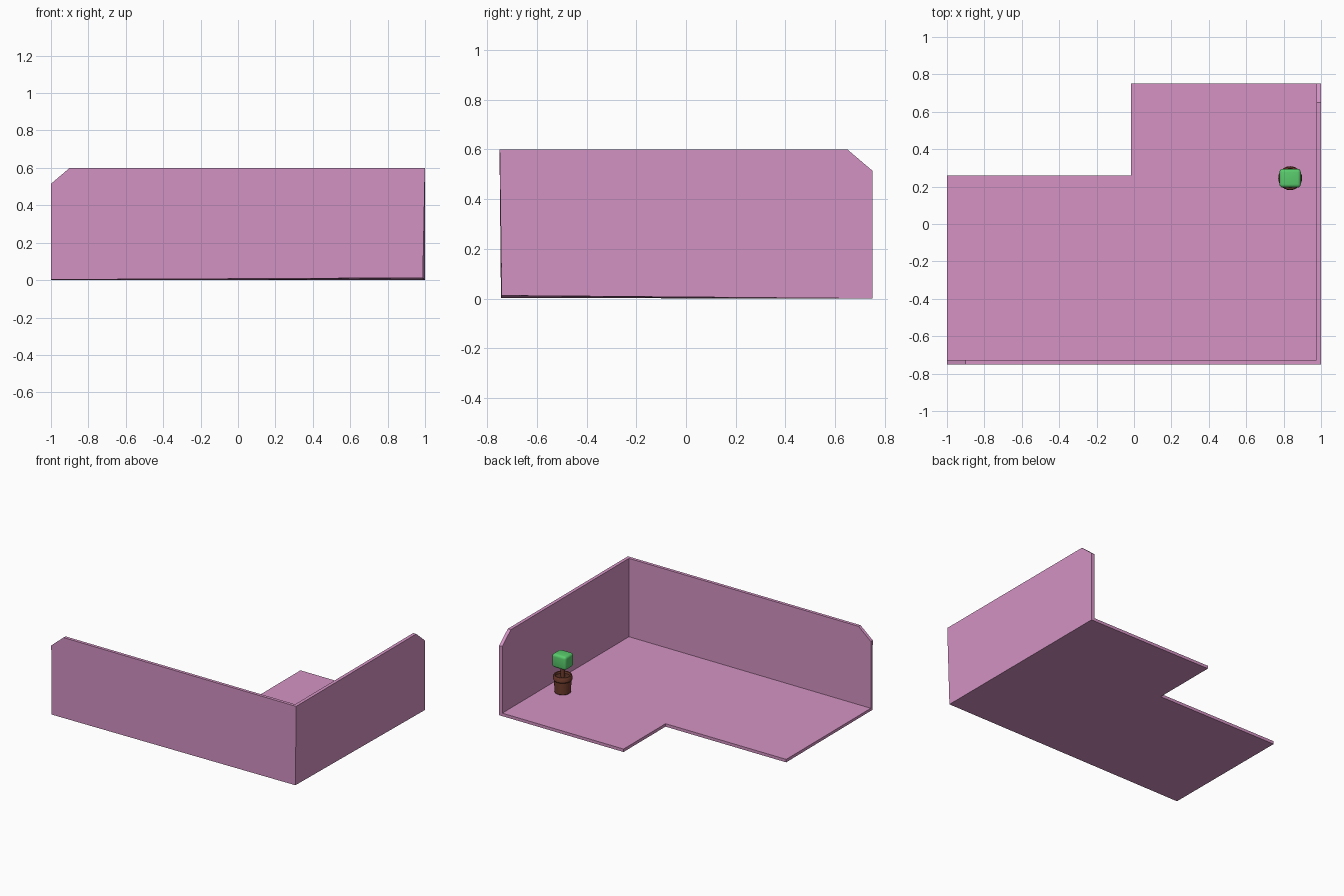
import bpy, bmesh, math

if "Cube" in bpy.data.objects:
    bpy.data.objects.remove(bpy.data.objects["Cube"])


def material(name, color):
    m = bpy.data.materials.new(name)
    m.diffuse_color = (*color, 1)
    m.use_nodes = True
    m.node_tree.nodes["Principled BSDF"].inputs["Base Color"].default_value = m.diffuse_color
    return m


pink = material("pink", (0.66, 0.29, 0.55))
brown = material("brown", (0.16, 0.045, 0.025))
soil_brown = material("dark_brown", (0.09, 0.03, 0.02))
green = material("green", (0.1, 0.6, 0.15))


def finish(bm, name, mat):
    bmesh.ops.recalc_face_normals(bm, faces=bm.faces)
    me = bpy.data.meshes.new(name)
    bm.to_mesh(me)
    bm.free()
    me.materials.append(mat)
    ob = bpy.data.objects.new(name, me)
    bpy.context.collection.objects.link(ob)
    return ob


def smooth(ob):
    bpy.ops.object.select_all(action='DESELECT')
    ob.select_set(True)
    bpy.context.view_layer.objects.active = ob
    bpy.ops.object.shade_smooth_by_angle(angle=math.radians(35))


def slab(name, loop_a, loop_b, mat):
    """Solid between two matching loops of points."""
    bm = bmesh.new()
    a = [bm.verts.new(p) for p in loop_a]
    b = [bm.verts.new(p) for p in loop_b]
    bm.faces.new(a)
    bm.faces.new(b)
    n = len(a)
    for i in range(n):
        j = (i + 1) % n
        bm.faces.new((a[i], a[j], b[j], b[i]))
    return finish(bm, name, mat)


def lathe(name, profile, at, mat, steps=24):
    """Turn a radius/height profile around the vertical axis."""
    bm = bmesh.new()
    vs = [bm.verts.new((r, 0, z)) for r, z in profile]
    es = [bm.edges.new(e) for e in zip(vs, vs[1:])]
    bmesh.ops.spin(bm, geom=vs + es, axis=(0, 0, 1), cent=(0, 0, 0),
                   angle=math.tau, steps=steps)
    bmesh.ops.remove_doubles(bm, verts=bm.verts, dist=1e-5)
    ob = finish(bm, name, mat)
    ob.location = at
    smooth(ob)
    return ob


XI, YI, T = 0.975, -0.727, 0.022      # inner wall planes, floor thickness
corner = (0.988, -0.742, 0.012)       # outer bottom corner, slightly pulled in

# L-shaped floor
plan = [(-1, YI), (XI, YI), (XI, 0.75), (-0.015, 0.75), (-0.015, 0.26), (-1, 0.26)]
under = [(-1, -0.745, 0.003), corner, (1, 0.75, 0)] + [(x, y, 0) for x, y in plan[3:]]
slab("floor", under, [(x, y, T) for x, y in plan], pink)

# front wall with clipped left corner, mitred at the right
slab("front_wall",
     [(-1, -0.745, 0.003), corner, (1, -0.75, 0.6), (-0.9, -0.75, 0.6), (-1, -0.75, 0.515)],
     [(-1, YI, T), (XI, YI, T), (XI, YI, 0.6), (-0.9, YI, 0.6), (-1, YI, 0.515)], pink)

# right wall with clipped back corner
slab("right_wall",
     [(1, 0.75, 0), corner, (1, -0.75, 0.6), (1, 0.65, 0.6), (1, 0.75, 0.515)],
     [(XI, 0.75, T), (XI, YI, T), (XI, YI, 0.6), (XI, 0.65, 0.6), (XI, 0.75, 0.515)], pink)

# plant pot, soil and stem
PX, PY = 0.835, 0.245
lathe("plant_pot", [(0, 0), (0.05, 0), (0.056, 0.006), (0.058, 0.09), (0.064, 0.097),
                    (0.064, 0.125), (0.06, 0.131), (0.052, 0.131), (0.05, 0.115)],
      (PX, PY, T), brown)
lathe("soil", [(0, 0.115), (0.051, 0.115)], (PX, PY, T), soil_brown)
lathe("stem", [(0.014, 0.115), (0.014, 0.2)], (PX, PY, T), brown, 12)

# rounded block of leaves
bm = bmesh.new()
bmesh.ops.create_cube(bm, size=1)
bmesh.ops.scale(bm, vec=(0.114, 0.1, 0.1), verts=bm.verts)
bmesh.ops.bevel(bm, geom=list(bm.edges), offset=0.018, segments=4,
                profile=0.5, affect='EDGES')
leaves = finish(bm, "leaf_block", green)
leaves.location = (PX, PY, 0.26)
smooth(leaves)
